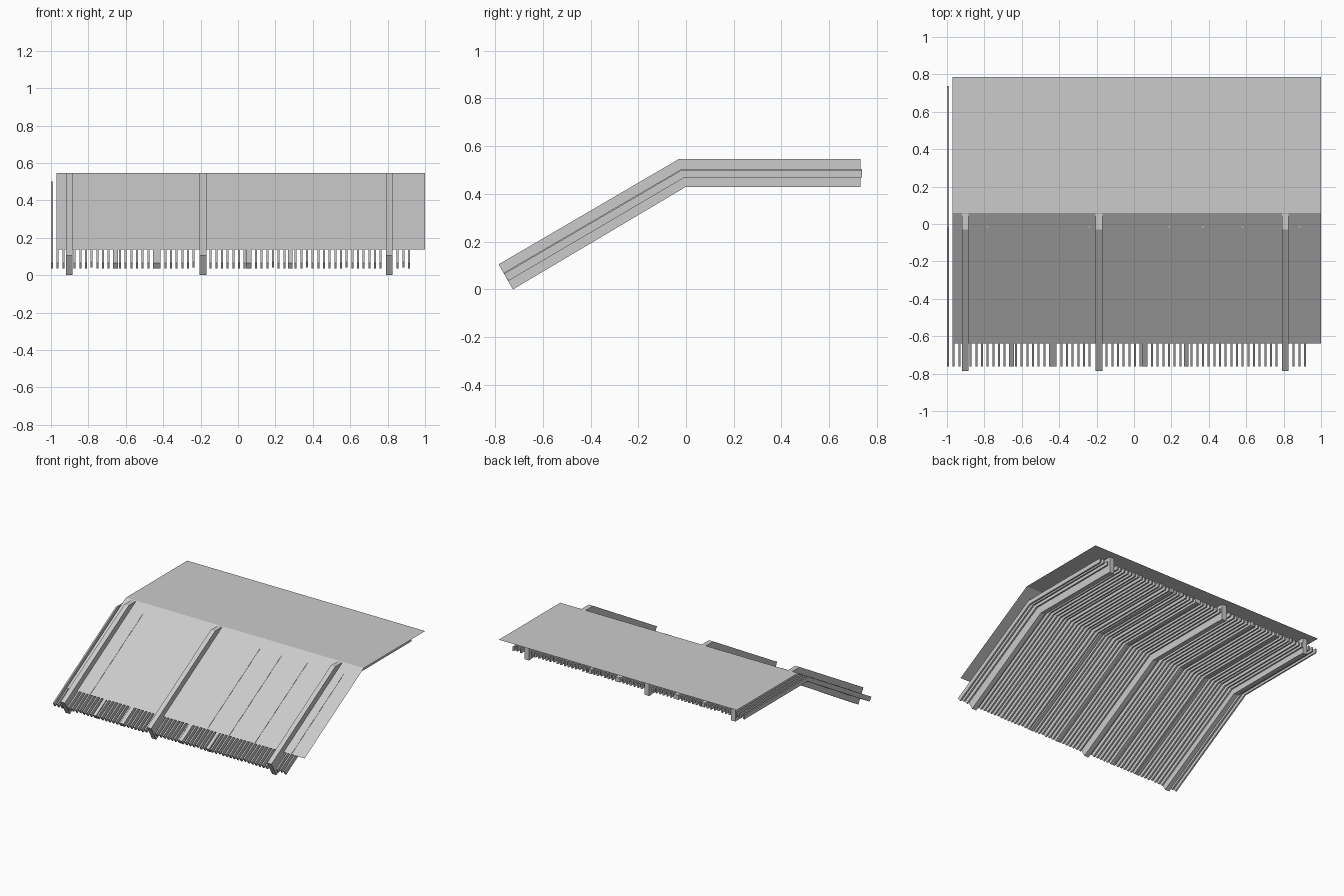
import bpy
import bmesh

cube = bpy.data.objects.get("Cube")
if cube:
    bpy.data.objects.remove(cube, do_unlink=True)

grey = bpy.data.materials.new("light_grey")
grey.use_nodes = True
COLOUR = (0.6, 0.6, 0.6, 1.0)
grey.diffuse_color = COLOUR
grey.node_tree.nodes["Principled BSDF"].inputs["Base Color"].default_value = COLOUR


def finish(name, bm):
    mesh = bpy.data.meshes.new(name)
    bm.to_mesh(mesh)
    bm.free()
    mesh.materials.append(grey)
    obj = bpy.data.objects.new(name, mesh)
    bpy.context.collection.objects.link(obj)
    return obj


def bar(name, profile, x, width, lift=0.0):
    """Extrude a side profile of (y, z) points across the given width."""
    bm = bmesh.new()
    face = bm.faces.new([bm.verts.new((x - width / 2, y, z + lift)) for y, z in profile])
    moved = bmesh.ops.extrude_face_region(bm, geom=[face])["geom"]
    bmesh.ops.translate(bm, vec=(width, 0, 0),
                        verts=[v for v in moved if isinstance(v, bmesh.types.BMVert)])
    bmesh.ops.recalc_face_normals(bm, faces=bm.faces)
    return finish(name, bm)


# Side profiles
BEAM = [(-0.785, 0.105), (-0.03, 0.546), (0.69, 0.546),
        (0.69, 0.43), (0.0, 0.43), (-0.725, 0.0)]
POST = [(0.69, 0.546), (0.73, 0.546), (0.73, 0.428), (0.69, 0.428)]
BATTEN = [(-0.763, 0.065), (-0.018, 0.5), (0.737, 0.5),
          (0.737, 0.468), (-0.008, 0.468), (-0.743, 0.036)]

# Three bent main beams, each with a block at the back end
beam_places = [-0.902, -0.187, 0.808]
for side, x in zip(("right", "middle", "left"), beam_places):
    bar("main_beam_" + side, BEAM, x, 0.036)
    bar("end_block_" + side, POST, x, 0.036)

# Closely spaced battens, left out where a beam passes
raised = [-0.79, -0.24, 0.19, 0.375, 0.575, 0.89]
COUNT, FIRST, STEP = 64, -0.9945, 0.0303
for i in range(COUNT):
    x = FIRST + i * STEP
    if any(abs(x - b) < 0.022 for b in beam_places):
        continue
    proud = any(abs(x - r) < STEP / 2 for r in raised)
    bar(f"batten_{i + 1}", BATTEN, x, 0.011, 0.005 if proud else 0.0)

# Wide battens
for i, x in enumerate((-0.655, -0.43, 0.055, 0.28)):
    bar(f"wide_batten_{i + 1}", BATTEN, x, 0.025)

# Thin bent roof sheet
bm = bmesh.new()
rows = [[bm.verts.new((x, y, z)) for x in (-0.97, 1.0)]
        for y, z in ((-0.64, 0.139), (0.06, 0.548), (0.785, 0.548))]
for low, high in zip(rows, rows[1:]):
    bm.faces.new((low[0], low[1], high[1], high[0]))
finish("roof_sheet", bm)
